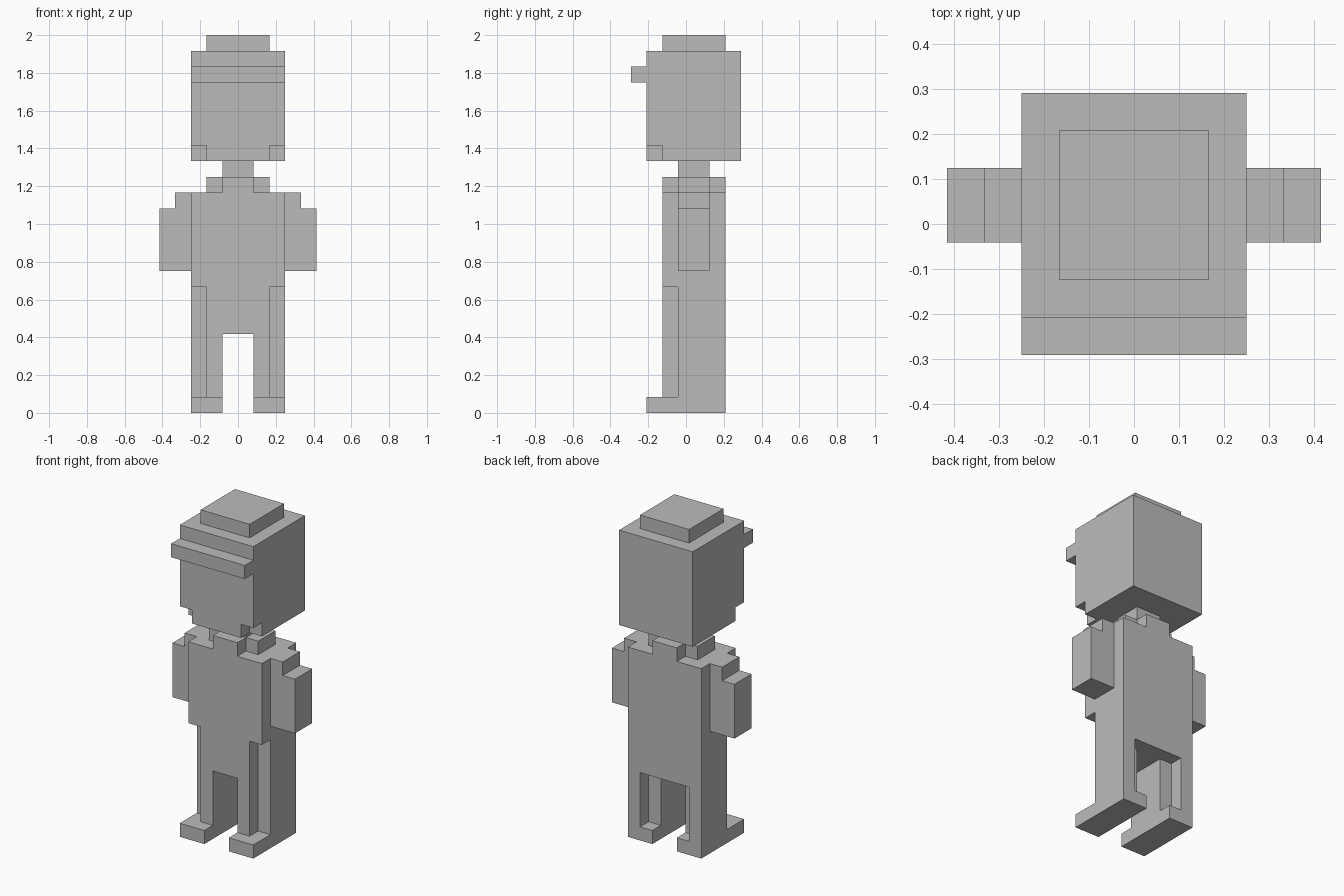
import bpy, bmesh, math
from mathutils import Vector

default = bpy.data.objects.get("Cube")
if default:
    bpy.data.objects.remove(default, do_unlink=True)

UNIT = 1 / 12
OFFSET = Vector((0, -0.5, 0))

grey = bpy.data.materials.new("plain grey")
grey.use_nodes = True
grey.diffuse_color = (0.5, 0.5, 0.5, 1)
grey.node_tree.nodes["Principled BSDF"].inputs["Base Color"].default_value = grey.diffuse_color


def block(x, y, z):
    """Grid cells of a box given as three (low, high) ranges."""
    return {(i, j, k) for i in range(*x) for j in range(*y) for k in range(*z)}


def mirrored(cells):
    """The cells together with their mirror image across x = 0."""
    return cells | {(-1 - i, j, k) for i, j, k in cells}


parts = {}

# Head with the lower front corners cut away, plus cap crown and brim
parts["head"] = block((-3, 3), (-2, 4), (16, 23)) - mirrored(block((2, 3), (-2, -1), (16, 17)))
parts["cap_crown"] = block((-2, 2), (-1, 3), (23, 24))
parts["cap_brim"] = block((-3, 3), (-3, -2), (21, 22))

# Neck and cross-shaped collar
parts["neck"] = block((-1, 1), (0, 2), (15, 16))
parts["collar"] = block((-1, 1), (-1, 3), (14, 15)) | block((-2, 2), (0, 2), (14, 15))

# Torso, and hips with notched outer front corners
parts["torso"] = block((-3, 3), (-1, 3), (8, 14))
hip_notch = mirrored(block((2, 3), (-1, 0), (1, 8)))
parts["hips"] = block((-3, 3), (-1, 3), (5, 8)) - hip_notch

# Legs, notched at the outer front and the inner back
left_leg = block((1, 3), (-1, 3), (1, 5)) - block((1, 2), (2, 3), (1, 5)) - hip_notch
left_foot = block((1, 3), (-2, 3), (0, 1))

# Arms with a stepped shoulder
left_arm = block((3, 5), (0, 2), (9, 13)) | block((3, 4), (0, 2), (13, 14))

for name, cells in (("leg", left_leg), ("foot", left_foot), ("arm", left_arm)):
    parts["left_" + name] = cells
    parts["right_" + name] = mirrored(cells) - cells

solid = set().union(*parts.values())


def build(name, cells):
    """Skin the exposed sides of a part and merge them into large flat faces."""
    bm = bmesh.new()
    corners = {}

    def corner(p):
        key = tuple(round(c) for c in p)
        if key not in corners:
            corners[key] = bm.verts.new((Vector(key) + OFFSET) * UNIT)
        return corners[key]

    for cell in sorted(cells):
        for axis in range(3):
            for side in (0, 1):
                near = list(cell)
                near[axis] += 2 * side - 1
                if tuple(near) in solid:
                    continue
                start = Vector(cell)
                start[axis] += side
                u, v = Vector((0, 0, 0)), Vector((0, 0, 0))
                u[(axis + 1) % 3] = 1
                v[(axis + 2) % 3] = 1
                loop = [start, start + u, start + u + v, start + v]
                if not side:
                    loop.reverse()
                bm.faces.new([corner(p) for p in loop])

    bmesh.ops.dissolve_limit(bm, angle_limit=math.radians(1), verts=bm.verts[:], edges=bm.edges[:])
    mesh = bpy.data.meshes.new(name)
    bm.to_mesh(mesh)
    bm.free()
    mesh.materials.append(grey)
    bpy.context.scene.collection.objects.link(bpy.data.objects.new(name, mesh))


for name, cells in parts.items():
    build(name, cells)
